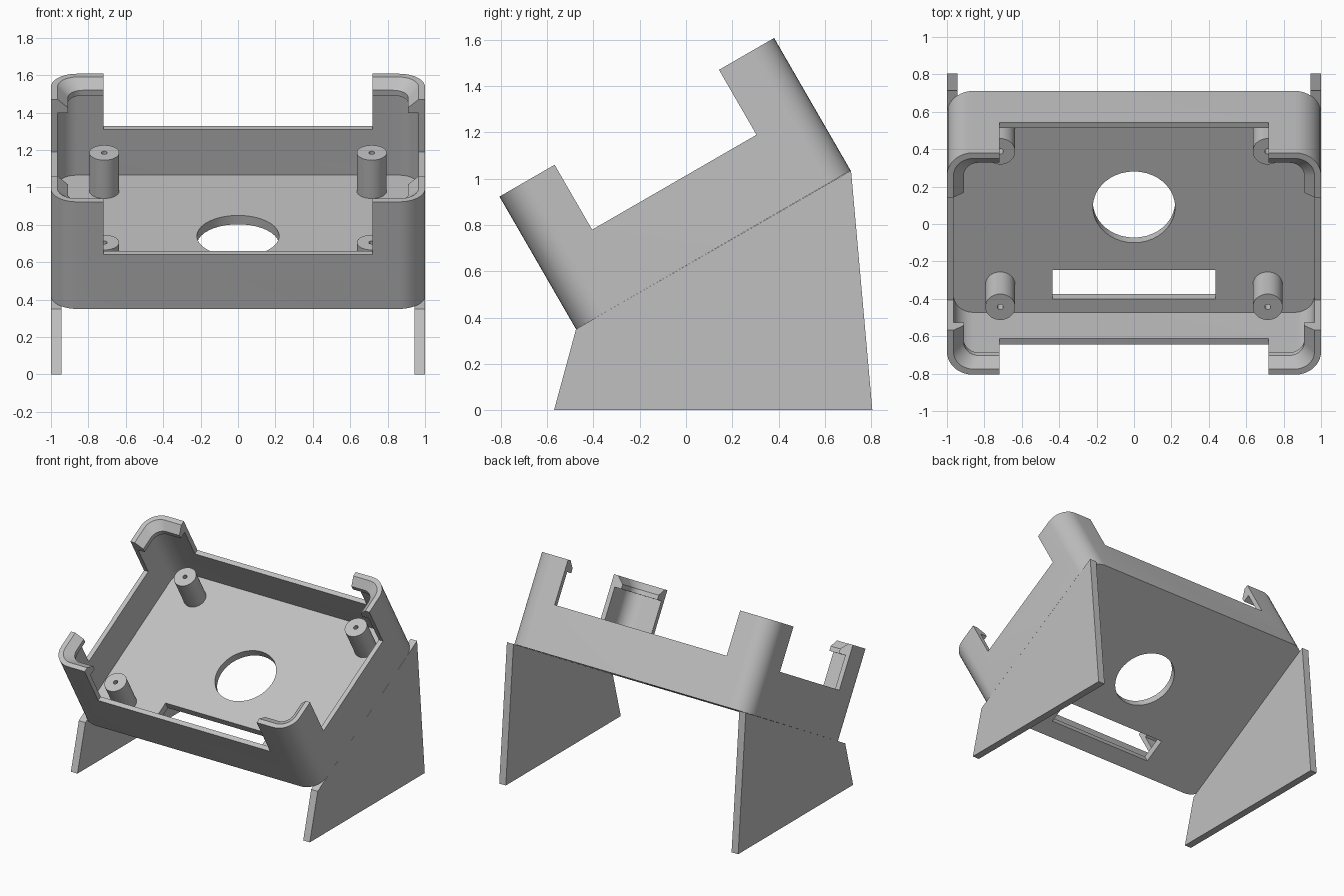
import bpy, bmesh
from math import sin, cos, pi, radians
from mathutils import Matrix, Vector

if "Cube" in bpy.data.objects:
    bpy.data.objects.remove(bpy.data.objects["Cube"])

grey = bpy.data.materials.new("plain grey")
grey.use_nodes = True
colour = (0.53, 0.53, 0.53, 1)
grey.diffuse_color = colour
grey.node_tree.nodes["Principled BSDF"].inputs["Base Color"].default_value = colour

# The tray lies on a plane tilted about x
TILT = Matrix.Translation((0, 0.118, 0.6925)) @ Matrix.Rotation(radians(30), 4, 'X')
HX, HY, RADIUS = 1.0, 0.685, 0.14
WALL, FLOOR, LOW, TOP = 0.035, 0.055, 0.337, 0.661
HOOK = 0.09


def ring(hx, hy, r, z, cx=0, cy=0, seg=10):
    """Rounded rectangle outline; a circle when r equals both half sizes."""
    pts = []
    corners = ((1, 1), (-1, 1), (-1, -1), (1, -1))
    for q, (sx, sy) in enumerate(corners):
        for i in range(seg + 1):
            a = (q + i / seg) * pi / 2
            pts.append(Vector((cx + sx * (hx - r) + r * cos(a),
                               cy + sy * (hy - r) + r * sin(a), z)))
    return pts


def loft(name, rings, matrix=TILT):
    """Closed solid skinned through a stack of matching outlines."""
    bm = bmesh.new()
    loops = [[bm.verts.new(p) for p in pts] for pts in rings]
    for a, b in zip(loops, loops[1:]):
        for i in range(len(a)):
            j = (i + 1) % len(a)
            bm.faces.new((a[i], a[j], b[j], b[i]))
    bm.faces.new(loops[0][::-1])
    bm.faces.new(loops[-1])
    bmesh.ops.remove_doubles(bm, verts=bm.verts[:], dist=1e-5)
    bmesh.ops.recalc_face_normals(bm, faces=bm.faces[:])
    mesh = bpy.data.meshes.new(name)
    bm.to_mesh(mesh)
    bm.free()
    mesh.materials.append(grey)
    ob = bpy.data.objects.new(name, mesh)
    bpy.context.collection.objects.link(ob)
    ob.matrix_world = matrix
    return ob


def activate(ob):
    bpy.ops.object.select_all(action='DESELECT')
    ob.select_set(True)
    bpy.context.view_layer.objects.active = ob


def cut(ob, hx, hy, r, z0, z1, cy=0):
    """Subtract an upright prism from the object."""
    cutter = loft("cutter", [ring(hx, hy, r, z0, 0, cy), ring(hx, hy, r, z1, 0, cy)])
    cutter.hide_render = True
    mod = ob.modifiers.new("cut", 'BOOLEAN')
    mod.operation, mod.solver, mod.object = 'DIFFERENCE', 'EXACT', cutter
    activate(ob)
    bpy.ops.object.modifier_apply(modifier=mod.name)
    bpy.data.objects.remove(cutter)


def smooth(ob):
    activate(ob)
    bpy.ops.object.shade_smooth_by_angle(angle=radians(30))


def inset(d, z):
    return ring(HX - d, HY - d, max(RADIUS - d, 0.08), z)


# Tray: outer shell, then inward over the snap hooks and down to the floor
tray = loft("tray", [
    inset(0, 0), inset(0, TOP),
    inset(WALL, TOP), inset(HOOK, 0.611), inset(HOOK, 0.578),
    inset(WALL, 0.578), inset(WALL, FLOOR)])

# Lower the walls between the corner posts
cut(tray, 0.72, 2, 0, LOW, 1)
cut(tray, 2, 0.41, 0, LOW, 1)
# Round opening and cable slot in the floor
cut(tray, 0.22, 0.22, 0.22, -0.1, 0.15)
cut(tray, 0.435, 0.09, 0, -0.1, 0.15, cy=-0.477)
smooth(tray)

# Screw standoffs with pilot holes
for sx, side in ((1, "left"), (-1, "right")):
    for sy, end in ((1, "back"), (-1, "front")):
        profile = ((0.08, 0.05), (0.08, 0.292), (0.016, 0.292), (0.016, 0.08))
        post = loft(f"standoff_{end}_{side}",
                    [ring(r, r, r, z, sx * 0.715, sy * 0.48) for r, z in profile])
        smooth(post)

# Side stand plates
outline = ((-0.57, 0), (0.805, 0), (0.713, 1.035), (-0.475, 0.35))
for s, side in ((1, "left"), (-1, "right")):
    loft(f"stand_plate_{side}",
         [[Vector((s * x, y, z)) for y, z in outline] for x in (0.945, 1.0)],
         Matrix.Identity(4))
